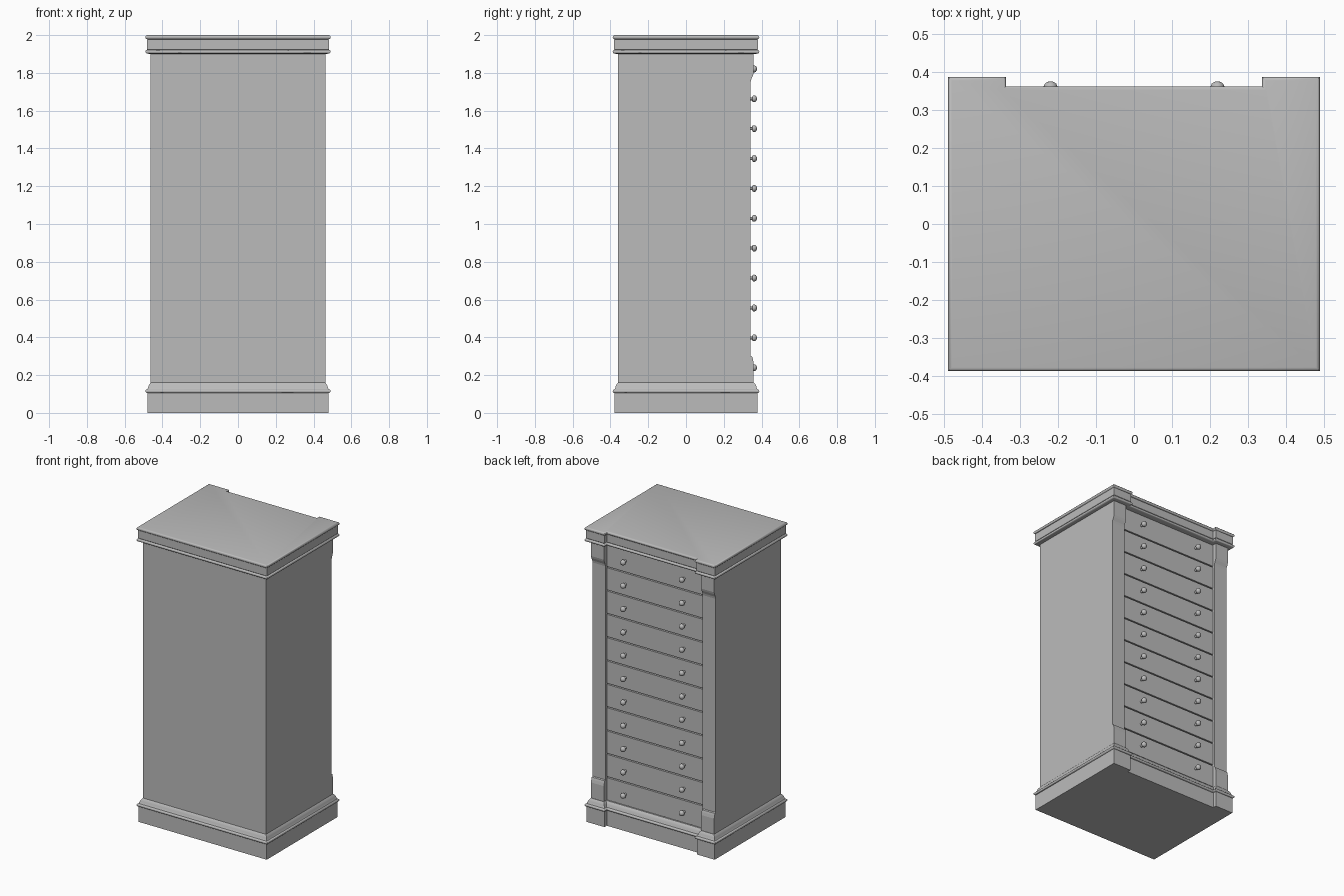
import bpy, bmesh, math

cube = bpy.data.objects.get("Cube")
if cube:
    bpy.data.objects.remove(cube, do_unlink=True)

grey = bpy.data.materials.new("plain grey")
grey.use_nodes = True
COLOUR = (0.5, 0.5, 0.5, 1)
grey.diffuse_color = COLOUR
grey.node_tree.nodes["Principled BSDF"].inputs["Base Color"].default_value = COLOUR

HALF_X, HALF_Y = 0.462, 0.36      # carcass half width and depth
INNER_X, PANEL_Y = 0.365, 0.335   # pilaster inner edge and drawer plane
BOTTOM, TOP, DRAWERS = 0.16, 1.9, 11


def finish(name, bm, smooth=False):
    bmesh.ops.recalc_face_normals(bm, faces=bm.faces)
    mesh = bpy.data.meshes.new(name)
    bm.to_mesh(mesh)
    bm.free()
    mesh.materials.append(grey)
    obj = bpy.data.objects.new(name, mesh)
    bpy.context.collection.objects.link(obj)
    if smooth:
        bpy.ops.object.select_all(action='DESELECT')
        obj.select_set(True)
        bpy.context.view_layer.objects.active = obj
        bpy.ops.object.shade_smooth_by_angle(angle=math.radians(40))
    return obj


def loft(name, rings, smooth=False):
    """Skin a stack of matching closed rings and cap both ends."""
    bm = bmesh.new()
    loops = [[bm.verts.new(p) for p in ring] for ring in rings]
    n = len(loops[0])
    for a, b in zip(loops, loops[1:]):
        for i in range(n):
            j = (i + 1) % n
            bm.faces.new((a[i], a[j], b[j], b[i]))
    bm.faces.new(loops[0][::-1])
    bm.faces.new(loops[-1])
    return finish(name, bm, smooth)


def box(name, x0, x1, y0, y1, z0, z1):
    return loft(name, [[(x0, y0, z), (x1, y0, z), (x1, y1, z), (x0, y1, z)]
                       for z in (z0, z1)])


def outline(o, z):
    """Plan with a recessed centre on the drawer side, offset outward by o."""
    x, y, ix, py = HALF_X + o, HALF_Y + o, INNER_X - o, PANEL_Y + o
    return [(-x, -y, z), (x, -y, z), (x, y, z), (ix, y, z),
            (ix, py, z), (-ix, py, z), (-ix, y, z), (-x, y, z)]


def bead(z0, z1, o, bulge):
    """Half-round moulding profile."""
    mid, r = (z0 + z1) / 2, (z1 - z0) / 2
    return [(o + bulge * math.cos(t), mid + r * math.sin(t))
            for t in (math.radians(a) for a in range(-90, 91, 30))]


def moulding(name, profile):
    return loft(name, [outline(o, z) for o, z in profile], True)


# Plinth with bead and sloping cove, and the cornice with two beads
moulding("plinth", [(0.018, 0), (0.018, 0.105)] + bead(0.105, 0.125, 0.018, 0.01)
         + [(0.015, 0.13), (0.012, 0.142), (0.006, 0.153), (0, 0.16)])
moulding("cornice", [(0, 1.9)] + bead(1.902, 1.922, 0.018, 0.01)
         + [(0.021, 1.925), (0.021, 1.978)] + bead(1.978, 2.0, 0.018, 0.01))

# Carcass
box("carcass", -HALF_X, HALF_X, -HALF_Y, 0.315, 0.15, 1.91)

# Pilasters with thicker head and foot blocks
for side, name in ((1, "left_pilaster"), (-1, "right_pilaster")):
    section = [(0.3, 0.15), (0.358, 0.15), (0.358, 0.265), (0.354, 0.285),
               (0.35, 0.298), (0.342, 0.302), (0.342, 1.75), (0.345, 1.765),
               (0.354, 1.785), (0.358, 1.8), (0.358, 1.91), (0.3, 1.91)]
    loft(name, [[(side * x, y, z) for y, z in section]
                for x in (INNER_X, HALF_X)])

# Drawer fronts and their paired turned knobs
pitch = (TOP - BOTTOM) / DRAWERS
gap = 0.004
knob_profile = [(0.008, 0.325), (0.008, 0.35), (0.015, 0.352), (0.018, 0.357),
                (0.018, 0.363), (0.015, 0.37), (0.009, 0.374), (0.003, 0.376)]
for i in range(DRAWERS):
    z0 = BOTTOM + i * pitch
    box(f"drawer_{i + 1}", -INNER_X + gap, INNER_X - gap, 0.31, 0.332,
        z0 + gap, z0 + pitch - gap)
    for side, label in ((1, "left"), (-1, "right")):
        zc = z0 + pitch / 2
        loft(f"{label}_knob_{i + 1}",
             [[(side * 0.22 + r * math.cos(k * math.tau / 16), y,
                zc + r * math.sin(k * math.tau / 16)) for k in range(16)]
              for r, y in knob_profile], True)
